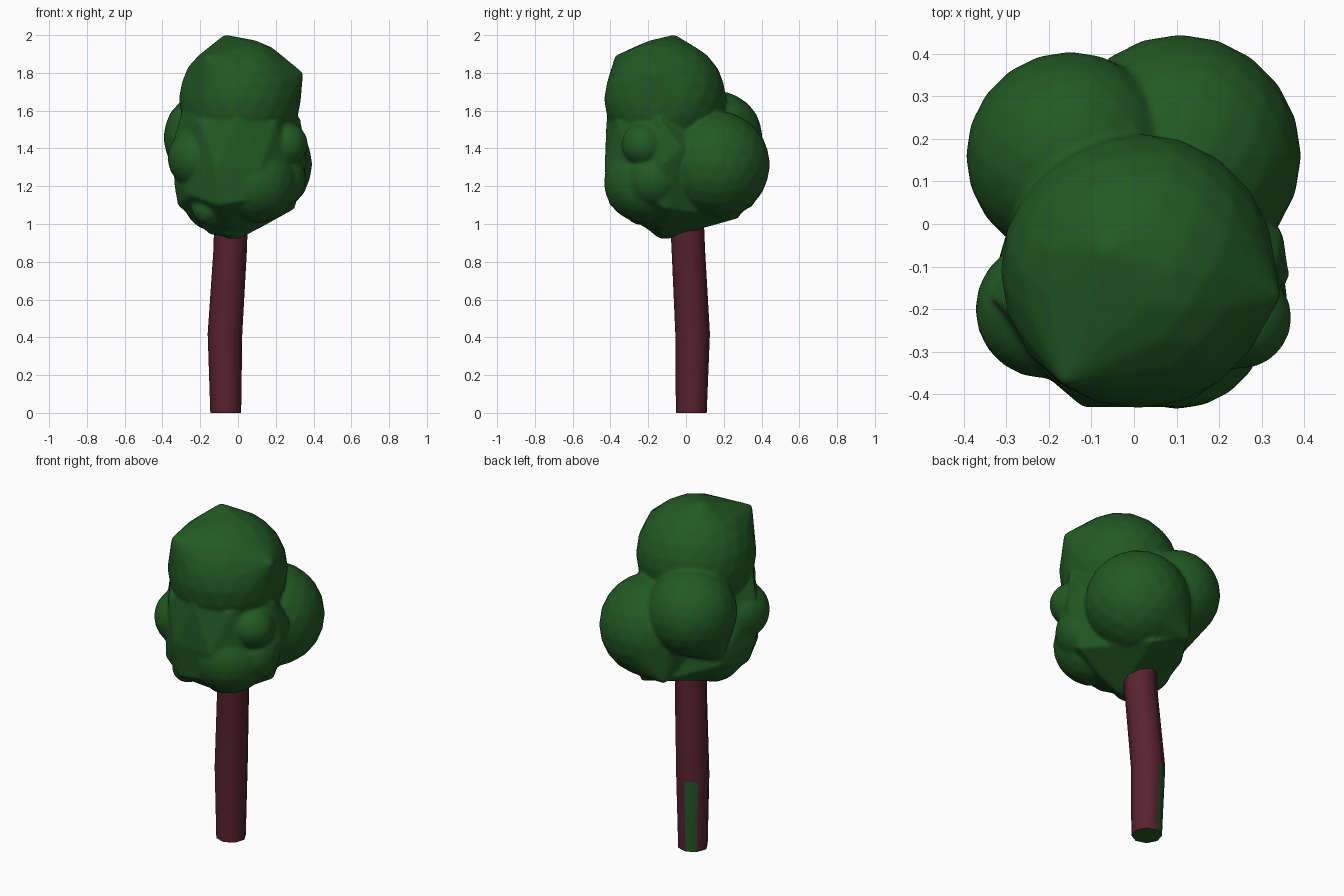
import bpy, bmesh, math
from mathutils import Matrix, Vector

if "Cube" in bpy.data.objects:
    bpy.data.objects.remove(bpy.data.objects["Cube"])


def material(name, rgb):
    m = bpy.data.materials.new(name)
    m.diffuse_color = (*rgb, 1)
    m.use_nodes = True
    m.node_tree.nodes["Principled BSDF"].inputs["Base Color"].default_value = m.diffuse_color
    return m


green = material("leaf green", (0.016, 0.100, 0.017))
bark = material("red brown bark", (0.098, 0.016, 0.029))


def add_object(name, bm, mats):
    bmesh.ops.recalc_face_normals(bm, faces=bm.faces)
    me = bpy.data.meshes.new(name)
    bm.to_mesh(me)
    bm.free()
    for m in mats:
        me.materials.append(m)
    ob = bpy.data.objects.new(name, me)
    bpy.context.collection.objects.link(ob)
    return ob


def smooth(ob, angle):
    bpy.ops.object.select_all(action='DESELECT')
    ob.select_set(True)
    bpy.context.view_layer.objects.active = ob
    bpy.ops.object.shade_smooth_by_angle(angle=math.radians(angle))


# Trunk: bent octagonal column, rings of (x, y, z, radius)
TURN = 5.5
rings = [(-.065, .028, 0, .082), (-.069, .035, .42, .092),
         (-.041, .012, .87, .089), (-.034, 0, 1.15, .09)]
bm = bmesh.new()
loops = []
for x, y, z, r in rings:
    loops.append([bm.verts.new((x + r * math.cos(a), y + r * math.sin(a), z))
                  for a in (math.radians(TURN + 45 * i) for i in range(8))])
for lo, hi in zip(loops, loops[1:]):
    for i in range(8):
        j = (i + 1) % 8
        bm.faces.new((lo[i], lo[j], hi[j], hi[i]))
bm.faces.new(loops[0][::-1])
bm.faces.new(loops[-1])
bm.normal_update()
# Green on the underside and on the lower back left panel
a = math.radians(TURN + 112.5)
panel_dir = Vector((math.cos(a), math.sin(a), 0))
for f in bm.faces:
    low_panel = f.normal.dot(panel_dir) > .95 and f.calc_center_median().z < .4
    f.material_index = 1 if f.normal.z < -.9 or low_panel else 0
smooth(add_object("trunk", bm, [bark, green]), 50)


def hull(target, points, lobe=None):
    """Add the convex hull of a round lobe and some corner points."""
    coords = [Vector(p) for p in points]
    part = bmesh.new()
    if lobe:
        x, y, z, r = lobe
        bmesh.ops.create_icosphere(part, subdivisions=3, radius=r,
                                   matrix=Matrix.Translation((x, y, z)))
        coords += [v.co.copy() for v in part.verts]
        part.clear()
    for c in coords:
        part.verts.new(c)
    bmesh.ops.convex_hull(part, input=part.verts)
    bmesh.ops.delete(part, geom=[v for v in part.verts if not v.link_faces],
                     context='VERTS')
    bmesh.ops.recalc_face_normals(part, faces=part.faces)
    tmp = bpy.data.meshes.new("part")
    part.to_mesh(tmp)
    part.free()
    target.from_mesh(tmp)
    bpy.data.meshes.remove(tmp)


bm = bmesh.new()
# Crown, pulled out to a few blunt corners
hull(bm, [(-.07, -.06, 2.003), (.345, -.17, 1.8), (-.17, -.375, 1.89)],
     (.01, -.11, 1.66, .323))
# Back lobes
hull(bm, [(-.1, .345, 1.09)], (.108, .16, 1.315, .285))
hull(bm, [(-.26, .04, 1.15)], (-.15, .16, 1.46, .245))
# Front and lower bumps
for lobe in [(.25, -.22, 1.42, .12), (-.21, -.2, 1.35, .163),
             (.10, -.22, 1.22, .215), (.20, -.17, 1.24, .16),
             (-.12, -.08, 1.13, .17), (-.16, -.24, 1.08, .085),
             (-.03, -.11, 1.01, .09)]:
    hull(bm, [], lobe)
# Leaf mass that fills between the lobes
hull(bm, [
    (.33, -.14, 1.56), (-.3, -.2, 1.6), (0, -.42, 1.56), (.2, -.36, 1.54),
    (-.2, -.36, 1.54), (.365, -.12, 1.32), (.35, -.02, 1.4),
    (-.34, -.17, 1.45), (-.34, -.16, 1.22), (-.32, -.13, 1.1),
    (.12, -.43, 1.3), (-.12, -.43, 1.3), (.13, -.41, 1.14),
    (-.1, -.405, 1.1), (.29, -.3, 1.2), (-.25, -.32, 1.15),
    (.3, -.1, 1.08), (.12, -.13, .98), (0, -.12, .918), (-.15, -.12, .945),
    (-.27, .08, 1.13), (-.12, .05, 1.03), (.1, .1, 1.03), (.1, .1, 1.6),
    (-.1, .1, 1.65), (-.1, .33, 1.1), (.1, .28, 1.03)])
canopy = add_object("canopy", bm, [green])

# Fuse everything into one skin and soften the creases
remesh = canopy.modifiers.new("fuse", 'REMESH')
remesh.mode = 'VOXEL'
remesh.voxel_size = 0.011
remesh.use_smooth_shade = True
soften = canopy.modifiers.new("soften", 'SMOOTH')
soften.factor = 0.5
soften.iterations = 4
bpy.context.view_layer.objects.active = canopy
for m in ("fuse", "soften"):
    bpy.ops.object.modifier_apply(modifier=m)
smooth(canopy, 60)
